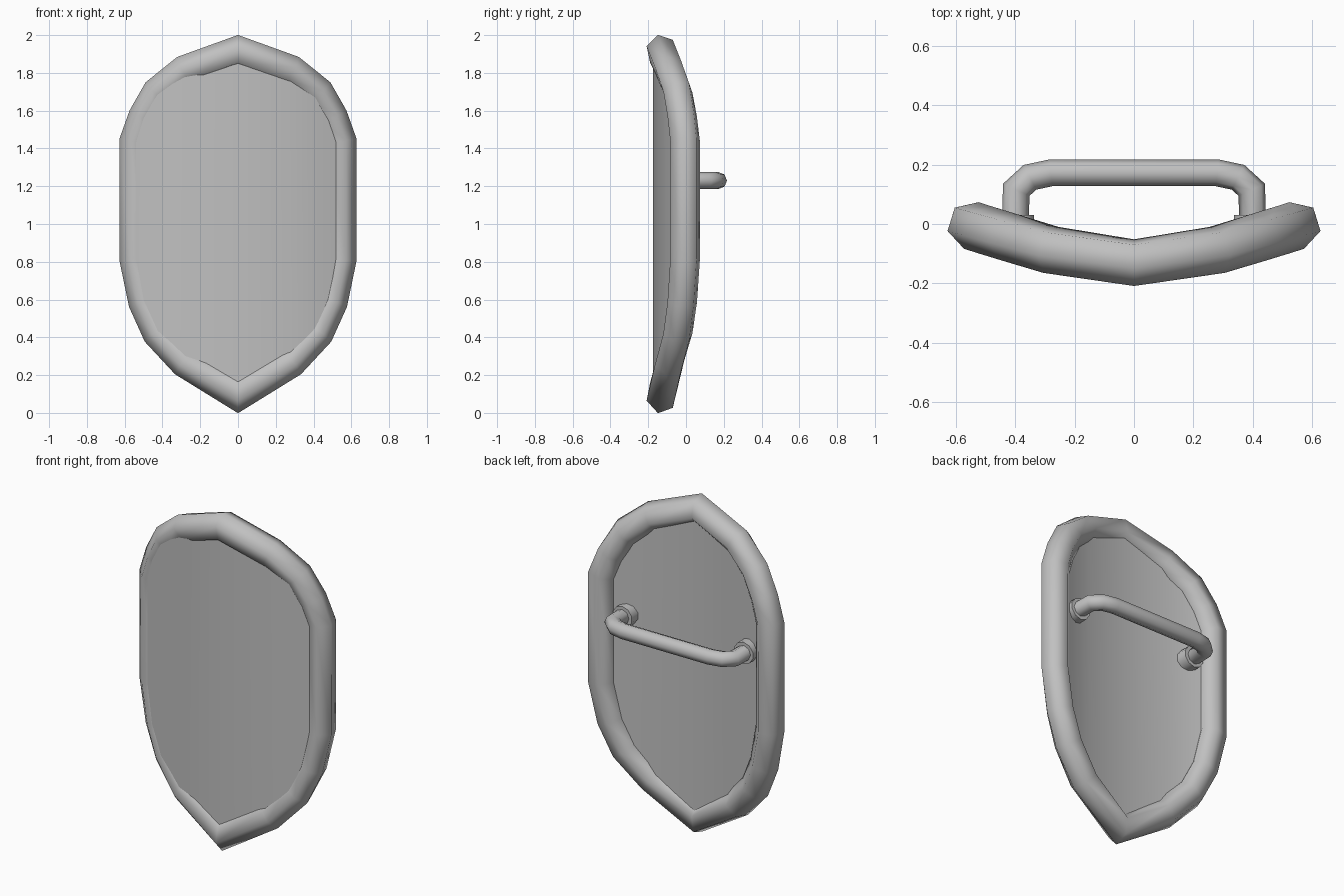
import bpy, bmesh, math
from mathutils import Vector, Matrix

cube = bpy.data.objects.get("Cube")
if cube:
    bpy.data.objects.remove(cube)

GREY = (0.53, 0.53, 0.53, 1)
metal = bpy.data.materials.new("plain grey metal")
metal.use_nodes = True
metal.diffuse_color = GREY
metal.node_tree.nodes["Principled BSDF"].inputs["Base Color"].default_value = GREY


def finish(name, bm, angle):
    """Turn a bmesh into a shaded object in the scene."""
    bmesh.ops.recalc_face_normals(bm, faces=bm.faces)
    mesh = bpy.data.meshes.new(name)
    bm.to_mesh(mesh)
    bm.free()
    mesh.materials.append(metal)
    obj = bpy.data.objects.new(name, mesh)
    bpy.context.collection.objects.link(obj)
    bpy.ops.object.select_all(action='DESELECT')
    obj.select_set(True)
    bpy.context.view_layer.objects.active = obj
    bpy.ops.object.shade_smooth_by_angle(angle=math.radians(angle))
    return obj


def sweep(name, path, radius, sides, axis, turn=0, closed=False):
    """Sweep a polygon along a path with mitred corners."""
    bm = bmesh.new()
    path = [Vector(p) for p in path]
    n = len(path)
    rings = []
    for i, p in enumerate(path):
        before = path[i - 1] if closed or i > 0 else None
        after = path[(i + 1) % n] if closed or i < n - 1 else None
        d_in = (p - before).normalized() if before else None
        d_out = (after - p).normalized() if after else d_in
        d_in = d_in or d_out
        t = (d_in + d_out).normalized()
        out = t.cross(axis).normalized()
        back = out.cross(t)
        stretch = 1 / t.dot(d_out)
        ring = []
        for k in range(sides):
            a = math.radians(turn) + math.tau * k / sides
            ring.append(bm.verts.new(p + radius * (
                out * math.cos(a) * stretch + back * math.sin(a))))
        rings.append(ring)
    for i in range(n if closed else n - 1):
        r, s = rings[i], rings[(i + 1) % n]
        for k in range(sides):
            m = (k + 1) % sides
            bm.faces.new((r[k], r[m], s[m], s[k]))
    if not closed:
        bm.faces.new(rings[0])
        bm.faces.new(rings[-1])
    return finish(name, bm, 70)


# Half outline from the centre outwards: x, top z, bottom z, rim y, plate front y
COLUMNS = [
    (0.00, 1.915, 0.093, -0.130, -0.176),
    (0.28, 1.815, 0.265, -0.087, -0.147),
    (0.425, 1.70, 0.42, -0.043, -0.108),
    (0.50, 1.57, 0.585, -0.020, -0.085),
    (0.547, 1.44, 0.81, -0.005, -0.066),
]

# Rim: top tip, down the left side, bottom tip, up the right side
half = [(x, y, zt) for x, zt, zb, y, f in COLUMNS]
half += [(x, y, zb) for x, zt, zb, y, f in reversed(COLUMNS)]
rim_path = half + [(-x, y, z) for x, y, z in reversed(half[1:-1])]
sweep("rim", rim_path, 0.082, 6, Vector((0, 1, 0)), turn=-13, closed=True)

# Curved plate: vertical strips, front and back
THICK = 0.098
bm = bmesh.new()
full = [(-c[0],) + c[1:] for c in reversed(COLUMNS[1:])] + COLUMNS
stations = []
for x, zt, zb, _, f in full:
    y = f + 0.012 * x
    stations.append([bm.verts.new(v) for v in (
        (x, y, zb), (x, y, zt), (x, y + THICK, zt), (x, y + THICK, zb))])
for a, b in zip(stations, stations[1:]):
    for k in range(4):
        m = (k + 1) % 4
        bm.faces.new((a[k], a[m], b[m], b[k]))
bm.faces.new(stations[0])
bm.faces.new(stations[-1])
finish("plate", bm, 30)

# Handle bar across the back
HANDLE_Z = 1.23
bend = [(0.4, -0.04), (0.396, 0.115), (0.35, 0.157), (0.28, 0.172)]
bar = [(x, y, HANDLE_Z) for x, y in bend]
bar += [(-x, y, z) for x, y, z in reversed(bar)]
sweep("handle", bar, 0.045, 8, Vector((0, 0, 1)))

# Mounting collars where the handle meets the plate
for name, side in (("left_collar", 1), ("right_collar", -1)):
    bm = bmesh.new()
    bmesh.ops.create_cone(
        bm, cap_ends=True, segments=10, radius1=0.064, radius2=0.064, depth=0.085,
        matrix=Matrix.Translation((side * 0.397, -0.013, HANDLE_Z))
        @ Matrix.Rotation(math.pi / 2, 4, 'X'))
    finish(name, bm, 40)
